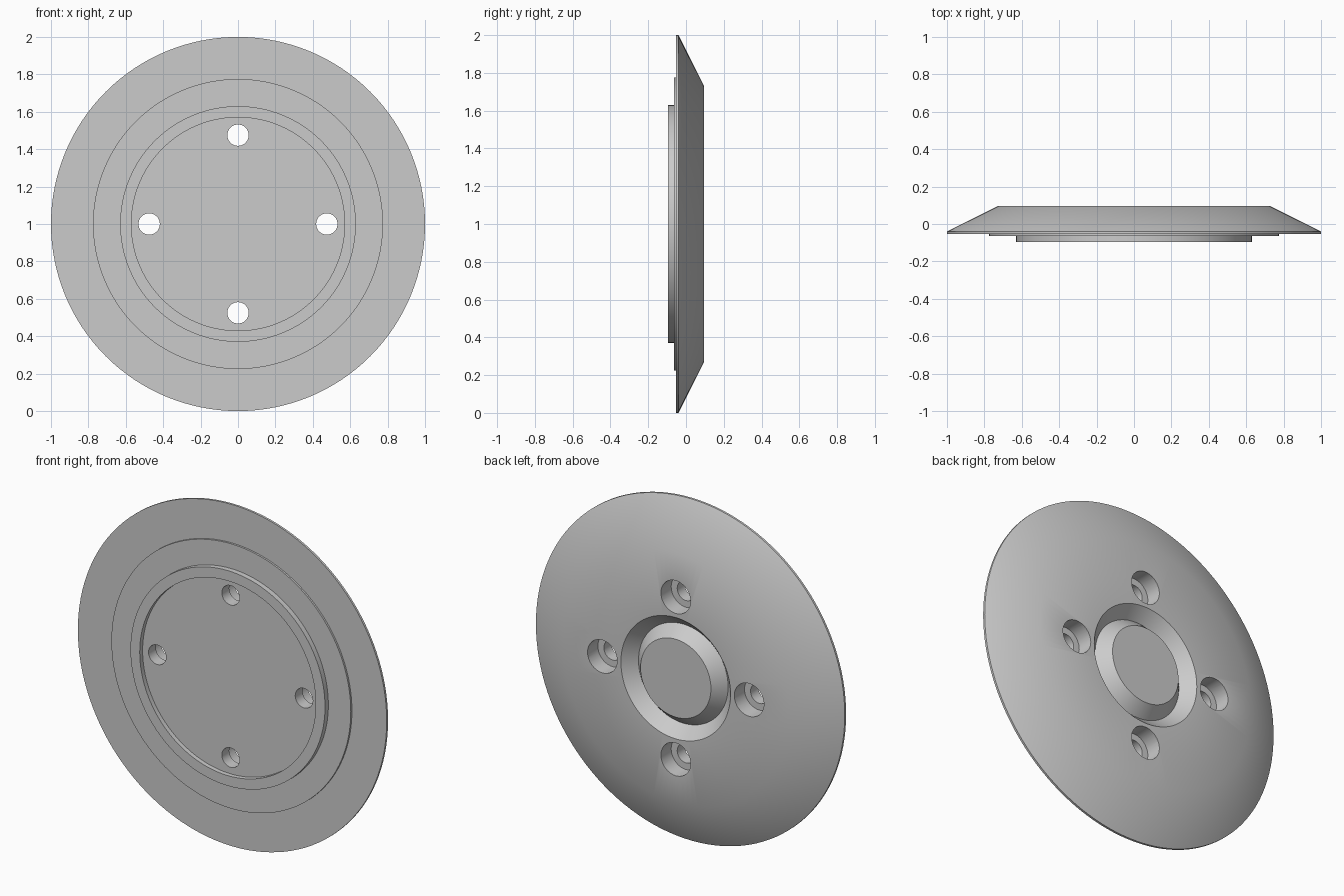
import bpy
import bmesh
from math import sin, cos, tau, radians
from mathutils import Vector

default = bpy.data.objects.get("Cube")
if default:
    bpy.data.objects.remove(default, do_unlink=True)

# Plain grey metal
metal = bpy.data.materials.new("grey_metal")
metal.use_nodes = True
grey = (0.6, 0.6, 0.6, 1.0)
metal.diffuse_color = grey
metal.node_tree.nodes["Principled BSDF"].inputs["Base Color"].default_value = grey


def lathe(name, profile, centre, segments):
    """Turn (radius, y) points around a y-parallel axis and cap both ends."""
    bm = bmesh.new()
    rings = []
    for r, y in profile:
        ring = []
        for i in range(segments):
            a = tau * i / segments
            ring.append(bm.verts.new(centre + Vector((r * cos(a), y, r * sin(a)))))
        rings.append(ring)
    for a, b in zip(rings, rings[1:]):
        for i in range(segments):
            j = (i + 1) % segments
            bm.faces.new((a[i], a[j], b[j], b[i]))
    bm.faces.new(rings[0])
    bm.faces.new(rings[-1])
    bmesh.ops.recalc_face_normals(bm, faces=bm.faces)
    mesh = bpy.data.meshes.new(name)
    bm.to_mesh(mesh)
    bm.free()
    mesh.materials.append(metal)
    obj = bpy.data.objects.new(name, mesh)
    bpy.context.collection.objects.link(obj)
    return obj


centre = Vector((0, 0, 1))

# Disc: recessed front, raised lip, stepped flange, bevelled back, V groove, boss
disc_profile = [
    (0.57, -0.068), (0.57, -0.095), (0.63, -0.095), (0.63, -0.064),
    (0.775, -0.064), (0.775, -0.053), (1.0, -0.053), (1.0, -0.04),
    (0.73, 0.095), (0.355, 0.095), (0.29, 0.025), (0.228, 0.095),
]
disc = lathe("flange_disc", disc_profile, centre, 128)
bpy.context.view_layer.objects.active = disc
disc.select_set(True)

# Four counterbored bolt holes
hole_profile = [(0.057, -0.2), (0.057, 0.0), (0.096, 0.0), (0.096, 0.2)]
for i in range(4):
    a = tau * i / 4
    offset = Vector((cos(a), 0, sin(a))) * 0.475
    cutter = lathe("bolt_hole_cutter", hole_profile, centre + offset, 40)
    cutter.hide_render = True
    mod = disc.modifiers.new("bolt_hole", "BOOLEAN")
    mod.operation = "DIFFERENCE"
    mod.solver = "EXACT"
    mod.object = cutter
    bpy.ops.object.modifier_apply(modifier=mod.name)
    bpy.data.objects.remove(cutter, do_unlink=True)

bpy.ops.object.shade_smooth_by_angle(angle=radians(30))
